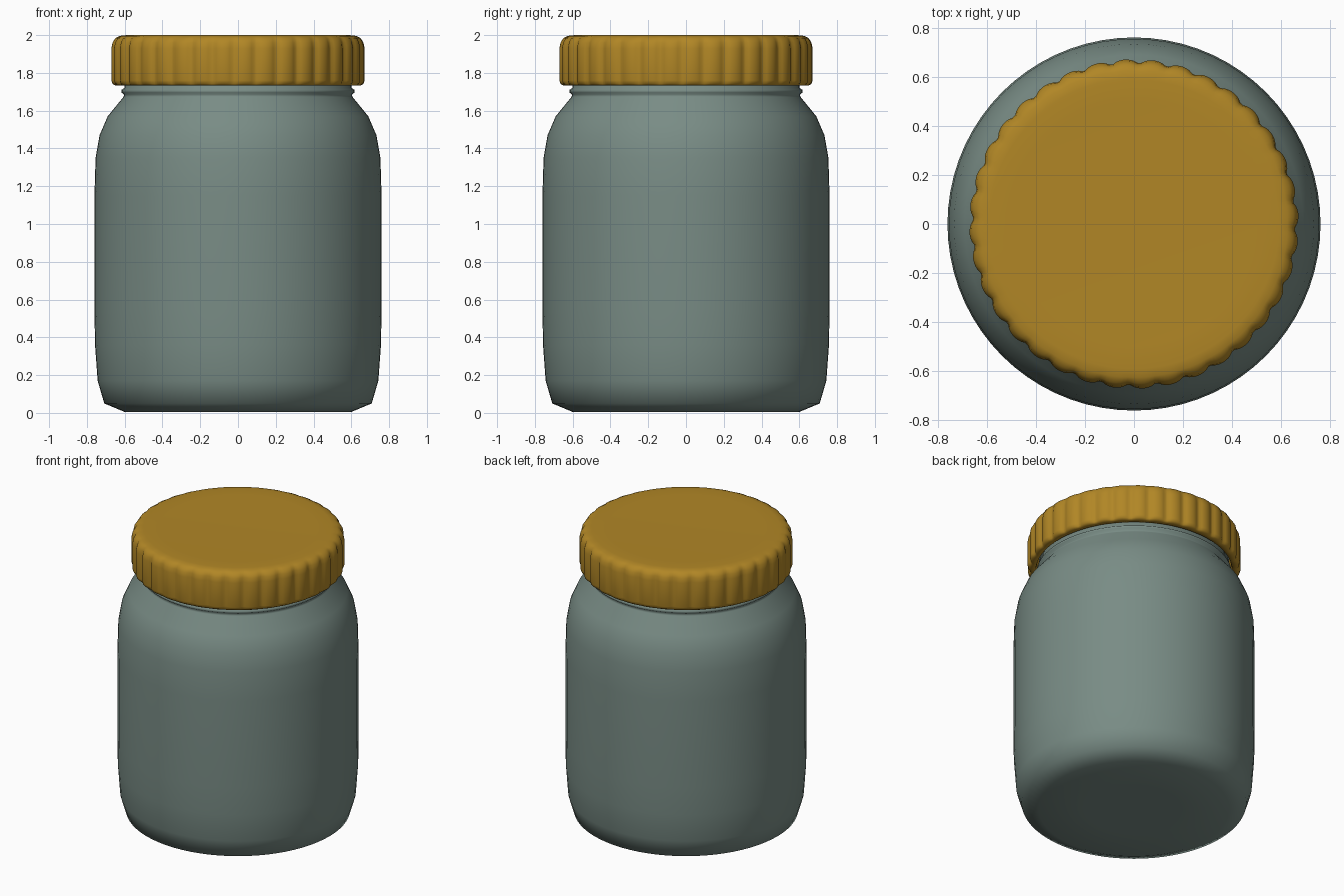
import bpy
import bmesh
import math

cube = bpy.data.objects.get("Cube")
if cube:
    bpy.data.objects.remove(cube, do_unlink=True)


def make_material(name, rgb):
    mat = bpy.data.materials.new(name)
    mat.use_nodes = True
    colour = (*rgb, 1.0)
    mat.diffuse_color = colour
    bsdf = mat.node_tree.nodes["Principled BSDF"]
    bsdf.inputs["Base Color"].default_value = colour
    bsdf.inputs["Roughness"].default_value = 0.5
    return mat


def lathe(name, profile, segments, mat, groove=None):
    """Revolve (radius, height, groove depth) points; radius 0 makes a pole."""
    bm = bmesh.new()
    rings = []
    for radius, z, depth in profile:
        if radius == 0:
            rings.append([bm.verts.new((0, 0, z))] * segments)
            continue
        ring = []
        for i in range(segments):
            a = math.tau * i / segments
            r = radius - (depth * groove(a) if groove else 0)
            ring.append(bm.verts.new((r * math.cos(a), r * math.sin(a), z)))
        rings.append(ring)
    for low, high in zip(rings, rings[1:]):
        for i in range(segments):
            j = (i + 1) % segments
            corners = dict.fromkeys((low[i], low[j], high[j], high[i]))
            bm.faces.new(list(corners))
    bmesh.ops.recalc_face_normals(bm, faces=bm.faces)
    for face in bm.faces:
        face.smooth = True
    mesh = bpy.data.meshes.new(name)
    bm.to_mesh(mesh)
    bm.free()
    mesh.materials.append(mat)
    obj = bpy.data.objects.new(name, mesh)
    bpy.context.collection.objects.link(obj)
    return obj


glass = make_material("grey green glass", (0.19, 0.262, 0.235))
ochre = make_material("ochre lid", (0.44, 0.24, 0.019))

# Jar: base, straight wall, rounded shoulder, neck bead and hidden mouth
jar_outline = [
    (0, 0.005), (0.3, 0.005), (0.6, 0.005), (0.708, 0.05), (0.743, 0.17),
    (0.757, 0.36), (0.76, 0.55), (0.76, 1.15), (0.754, 1.35), (0.733, 1.47),
    (0.69, 1.57), (0.607, 1.672), (0.602, 1.684), (0.617, 1.696),
    (0.617, 1.71), (0.6, 1.722), (0.6, 1.9), (0.5, 1.92), (0, 1.92),
]
lathe("jar", [(r, z, 0) for r, z in jar_outline], 72, glass)

# Screw lid: hollow cap whose grip is cut by narrow vertical grooves
FLUTES = 36


def grip(angle):
    return 1 - math.sqrt(abs(math.sin(angle * FLUTES / 2 + 0.6)))


lid_outline = [
    (0, 1.94, 0), (0.612, 1.94, 0), (0.612, 1.76, 0), (0.62, 1.732, 0),
    (0.65, 1.733, 0.003), (0.665, 1.742, 0.02), (0.671, 1.76, 0.026),
    (0.671, 1.93, 0.026), (0.665, 1.96, 0.022), (0.65, 1.984, 0.01),
    (0.625, 1.996, 0.002), (0.59, 2.0, 0), (0.5, 1.999, 0), (0, 1.995, 0),
]
lathe("screw_lid", lid_outline, FLUTES * 8, ochre, grip)
